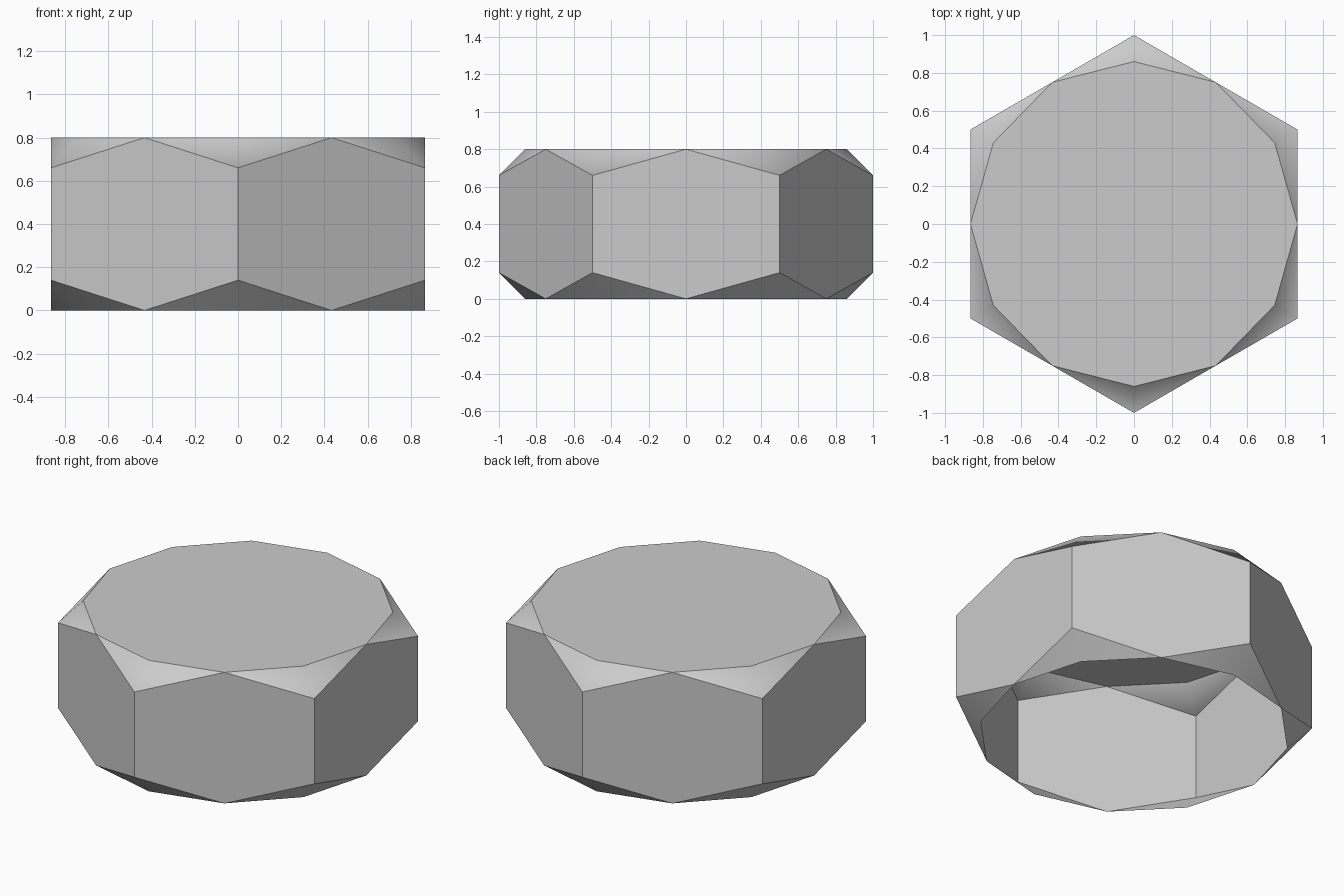
import bpy
import bmesh
from math import cos, sin, pi

if "Cube" in bpy.data.objects:
    bpy.data.objects.remove(bpy.data.objects["Cube"], do_unlink=True)

HEIGHT, CHAMFER = 0.8, 0.14
APOTHEM = cos(pi / 6)

# Plain grey metal
grey = bpy.data.materials.new("grey_metal")
grey.use_nodes = True
colour = (0.6, 0.6, 0.6, 1)
grey.diffuse_color = colour
grey.node_tree.nodes["Principled BSDF"].inputs["Base Color"].default_value = colour

bm = bmesh.new()


def ring(radius, z, turn):
    """Six points, starting at the +y corner, turned by a fraction of a side."""
    return [bm.verts.new((radius * cos(pi / 2 + (i + turn) * pi / 3),
                          radius * sin(pi / 2 + (i + turn) * pi / 3), z))
            for i in range(6)]


low, high = ring(1, CHAMFER, 0), ring(1, HEIGHT - CHAMFER, 0)
low_mid, high_mid = ring(APOTHEM, 0, 0.5), ring(APOTHEM, HEIGHT, 0.5)
low_rim, high_rim = ring(1 - CHAMFER, 0, 0), ring(1 - CHAMFER, HEIGHT, 0)

# Six side walls, and two chamfer facets at each end of every corner
flats = []
for i in range(6):
    j = (i + 1) % 6
    flats.append(bm.faces.new((low[i], low_mid[i], low[j],
                               high[j], high_mid[i], high[i])))
    bm.faces.new((high[i], high_mid[i], high_rim[i]))
    bm.faces.new((high[i], high_rim[i], high_mid[i - 1]))
    bm.faces.new((low[i], low_rim[i], low_mid[i]))
    bm.faces.new((low[i], low_mid[i - 1], low_rim[i]))

# Closed top; the underside stays open
flats.append(bm.faces.new([v for pair in zip(high_rim, high_mid) for v in pair]))
# Narrow borders keep the flats flat beside the softly shaded chamfers
bmesh.ops.inset_individual(bm, faces=flats, thickness=0.02, use_even_offset=True)

mesh = bpy.data.meshes.new("hexagonal_cap")
bm.to_mesh(mesh)
bm.free()
mesh.materials.append(grey)
cap = bpy.data.objects.new("hexagonal_cap", mesh)
bpy.context.collection.objects.link(cap)

# Soft chamfers, sharp upright corners
bpy.ops.object.select_all(action="DESELECT")
cap.select_set(True)
bpy.context.view_layer.objects.active = cap
bpy.ops.object.shade_smooth_by_angle(angle=55 * pi / 180)
weighted = cap.modifiers.new("flat_shading", "WEIGHTED_NORMAL")
weighted.keep_sharp = True
